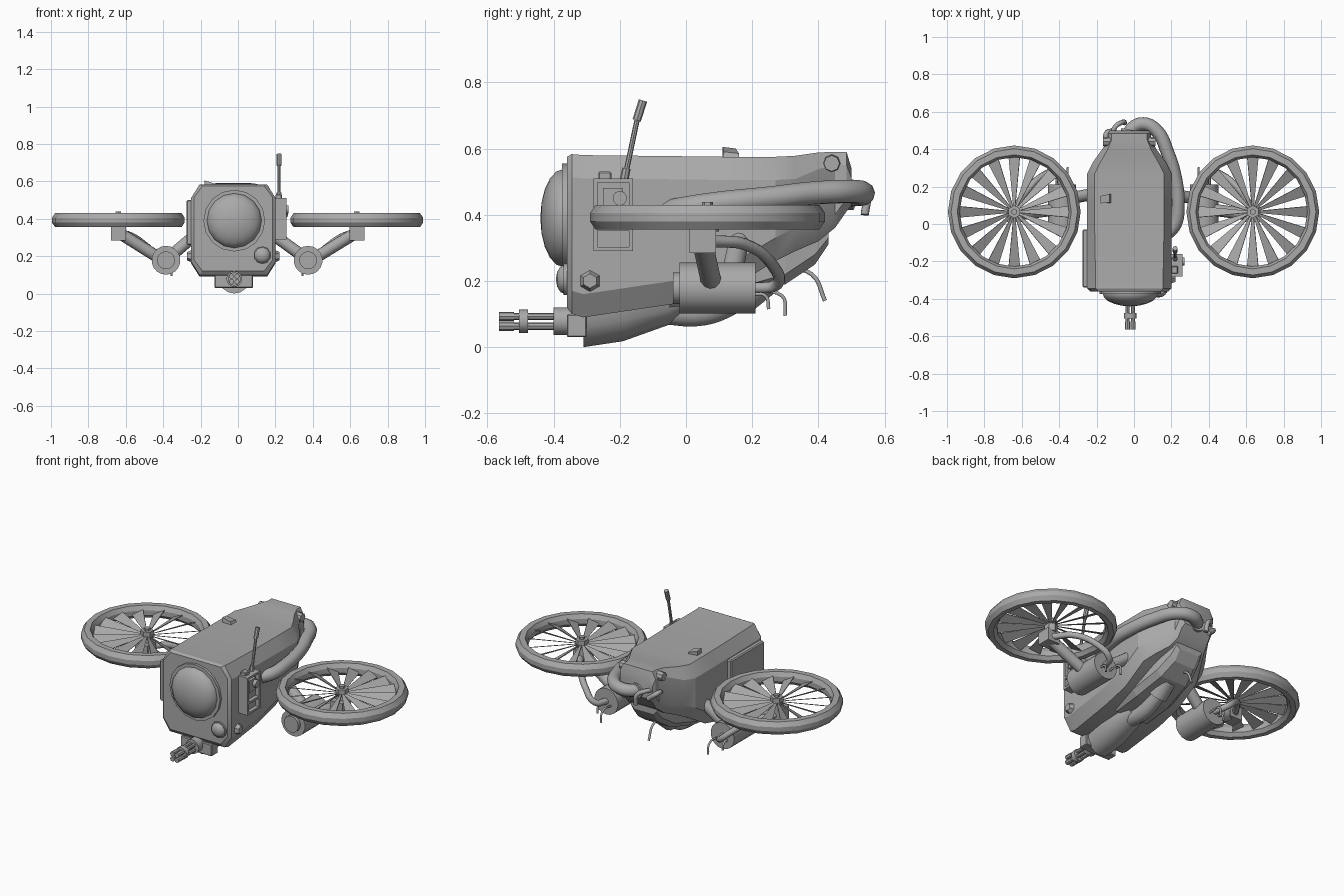
import bpy, bmesh, math
from mathutils import Vector, Matrix

if "Cube" in bpy.data.objects:
    bpy.data.objects.remove(bpy.data.objects["Cube"])

GREY = bpy.data.materials.new("plain grey")
GREY.diffuse_color = (0.4, 0.4, 0.4, 1)
GREY.use_nodes = True
GREY.node_tree.nodes["Principled BSDF"].inputs["Base Color"].default_value = GREY.diffuse_color
CX = -0.02  # fuselage centre line


def finish(name, bm, smooth=None):
    bmesh.ops.recalc_face_normals(bm, faces=bm.faces)
    me = bpy.data.meshes.new(name)
    bm.to_mesh(me)
    bm.free()
    me.materials.append(GREY)
    ob = bpy.data.objects.new(name, me)
    bpy.context.collection.objects.link(ob)
    if smooth:
        bpy.ops.object.select_all(action='DESELECT')
        ob.select_set(True)
        bpy.context.view_layer.objects.active = ob
        bpy.ops.object.shade_smooth_by_angle(angle=math.radians(smooth))
    return ob


def loft(name, rings, smooth=None, closed=False):
    """Skin a list of equal-length point rings."""
    bm = bmesh.new()
    vs = [[bm.verts.new(p) for p in r] for r in rings]
    n = len(vs[0])
    pairs = list(zip(vs, vs[1:])) + ([(vs[-1], vs[0])] if closed else [])
    for a, b in pairs:
        for i in range(n):
            j = (i + 1) % n
            bm.faces.new((a[i], a[j], b[j], b[i]))
    if not closed:
        bm.faces.new(vs[0])
        bm.faces.new(vs[-1])
    return finish(name, bm, smooth)


def box(name, x0, x1, y0, y1, z0, z1, bevel=0.0):
    bm = bmesh.new()
    bmesh.ops.create_cube(bm, size=1)
    for v in bm.verts:
        v.co = ((x0 + x1) / 2 + v.co.x * (x1 - x0), (y0 + y1) / 2 + v.co.y * (y1 - y0),
                (z0 + z1) / 2 + v.co.z * (z1 - z0))
    if bevel:
        bmesh.ops.bevel(bm, geom=bm.edges[:], offset=bevel, segments=1, affect='EDGES')
    return finish(name, bm)


def rod(name, a, b, r, r2=None, sides=16, smooth=40):
    a, b = Vector(a), Vector(b)
    d = b - a
    bm = bmesh.new()
    m = Matrix.Translation((a + b) / 2) @ d.to_track_quat('Z', 'Y').to_matrix().to_4x4()
    bmesh.ops.create_cone(bm, cap_ends=True, segments=sides, radius1=r,
                          radius2=r if r2 is None else r2, depth=d.length, matrix=m)
    return finish(name, bm, smooth)


def dome(name, centre, r, squash, axis, sides=16, rings=8):
    bm = bmesh.new()
    q = Vector(axis).to_track_quat('Z', 'Y').to_matrix().to_4x4()
    m = Matrix.Translation(centre) @ q @ Matrix.Diagonal((r, r, squash, 1))
    bmesh.ops.create_uvsphere(bm, u_segments=sides, v_segments=rings, radius=1, matrix=m)
    return finish(name, bm, 40)


def tube(name, pts, r, sides=2):
    cu = bpy.data.curves.new(name, 'CURVE')
    cu.dimensions = '3D'
    cu.bevel_depth, cu.bevel_resolution = r, sides
    cu.resolution_u, cu.use_fill_caps = 5, True
    sp = cu.splines.new('BEZIER')
    sp.bezier_points.add(len(pts) - 1)
    for bp, p in zip(sp.bezier_points, pts):
        bp.co = p
        bp.handle_left_type = bp.handle_right_type = 'AUTO'
    cu.materials.append(GREY)
    ob = bpy.data.objects.new(name, cu)
    bpy.context.collection.objects.link(ob)
    bpy.ops.object.select_all(action='DESELECT')
    ob.select_set(True)
    bpy.context.view_layer.objects.active = ob
    bpy.ops.object.convert(target='MESH')


def octagon(y, x0, x1, z0, z1, cx, cz):
    return [(x0 + cx, y, z0), (x1 - cx, y, z0), (x1, y, z0 + cz), (x1, y, z1 - cz),
            (x1 - cx, y, z1), (x0 + cx, y, z1), (x0, y, z1 - cz), (x0, y, z0 + cz)]


# Fuselage: chamfered sections tapering to the tail
loft("fuselage", [octagon(*s) for s in [
    (-0.36, -0.235, 0.185, 0.12, 0.575, 0.045, 0.06), (-0.345, -0.25, 0.2, 0.10, 0.583, 0.045, 0.07),
    (-0.31, -0.25, 0.2, 0.09, 0.58, 0.045, 0.07), (-0.04, -0.25, 0.2, 0.13, 0.577, 0.04, 0.07),
    (0.12, -0.25, 0.2, 0.17, 0.575, 0.04, 0.07), (0.27, -0.25, 0.2, 0.26, 0.575, 0.04, 0.07),
    (0.33, -0.22, 0.17, 0.29, 0.578, 0.04, 0.07), (0.40, -0.17, 0.12, 0.32, 0.588, 0.03, 0.05),
    (0.45, -0.14, 0.09, 0.36, 0.59, 0.02, 0.04), (0.485, -0.14, 0.09, 0.41, 0.59, 0.02, 0.04),
    (0.50, -0.13, 0.08, 0.43, 0.54, 0.02, 0.03)]], 25)

# Stepped belly under the tail
loft("belly", [octagon(*s) for s in [
    (-0.05, -0.16, 0.11, 0.12, 0.3, 0.03, 0.03), (0.12, -0.16, 0.11, 0.14, 0.35, 0.03, 0.03),
    (0.30, -0.14, 0.09, 0.19, 0.4, 0.03, 0.03), (0.39, -0.12, 0.07, 0.25, 0.4, 0.03, 0.03),
    (0.43, -0.11, 0.06, 0.31, 0.4, 0.02, 0.02)]])

# Front window, its collar and the small lamp
rod("window_collar", (CX, -0.375, 0.39), (CX, -0.35, 0.39), 0.165, sides=16)
dome("front_window", (CX, -0.37, 0.39), 0.148, 0.07, (0, -1, 0), 16, 10)
rod("lamp_base", (0.13, -0.37, 0.205), (0.13, -0.35, 0.205), 0.048, sides=10)
dome("front_lamp", (0.13, -0.365, 0.205), 0.045, 0.028, (0, -1, 0), 10, 6)

# Side studs near the nose and the tail
for s, x, xt in ((1, 0.2, 0.09), (-1, -0.25, -0.14)):
    rod("nose_stud", (x - s * 0.01, -0.29, 0.20), (x + s * 0.022, -0.29, 0.20), 0.037, 0.022, 6, None)
    rod("tail_stud", (xt - s * 0.02, 0.44, 0.555), (xt + s * 0.025, 0.44, 0.555), 0.028, 0.024, 8)

# Right equipment box: backing, frame bars, inner block and knobs
box("equipment_box", 0.19, 0.235, -0.28, -0.16, 0.29, 0.51)
for y in (-0.28, -0.172):
    box("box_frame_side", 0.23, 0.258, y, y + 0.012, 0.29, 0.51)
for z in (0.29, 0.352, 0.498):
    box("box_frame_bar", 0.23, 0.258, -0.28, -0.16, z, z + 0.012)
box("box_inner_block", 0.23, 0.25, -0.25, -0.19, 0.41, 0.48)
rod("box_knob", (0.24, -0.2, 0.45), (0.27, -0.2, 0.45), 0.022, sides=10)
box("box_top_catch", 0.2, 0.235, -0.265, -0.225, 0.5, 0.53, 0.004)
rod("antenna_mount", (0.22, -0.19, 0.49), (0.22, -0.18, 0.54), 0.013, sides=8)
rod("antenna", (0.22, -0.185, 0.51), (0.22, -0.147, 0.69), 0.008, sides=8)
rod("antenna_tip", (0.22, -0.149, 0.685), (0.22, -0.13, 0.745), 0.013, sides=8)

# Left access panel and the roof fin
box("left_panel", -0.275, -0.24, -0.34, -0.03, 0.26, 0.50, 0.006)
loft("roof_fin", [[(-0.18, 0.11, 0.57), (-0.12, 0.11, 0.57), (-0.13, 0.115, 0.59), (-0.18, 0.11, 0.605)],
                  [(-0.18, 0.15, 0.57), (-0.12, 0.16, 0.57), (-0.13, 0.16, 0.585), (-0.18, 0.15, 0.60)]])

# Chin fairing and rotary gun
rings = []
for y, w, z0, z1 in ((-0.31, 0.09, 0.0, 0.1), (-0.19, 0.095, 0.018, 0.12),
                     (-0.05, 0.08, 0.068, 0.14), (0.0, 0.06, 0.1, 0.15)):
    rings.append([(CX + w * math.cos(math.pi * i / 8), y, z1 - (z1 - z0) * math.sin(math.pi * i / 8))
                  for i in range(9)])
loft("chin_fairing", rings, 30)
box("gun_mount", -0.125, 0.08, -0.36, -0.30, 0.03, 0.10, 0.004)
rod("gun_base", (CX, -0.40, 0.078), (CX, -0.34, 0.078), 0.042)
rod("gun_clamp", (CX, -0.505, 0.078), (CX, -0.477, 0.078), 0.036, sides=10)
for i in range(4):
    a = math.pi / 4 + i * math.pi / 2
    x, z = CX + 0.021 * math.cos(a), 0.078 + 0.021 * math.sin(a)
    rod("gun_barrel", (x, -0.55, z), (x, -0.39, z), 0.011, sides=8)
    rod("gun_muzzle", (x, -0.565, z), (x, -0.52, z), 0.014, sides=8)

# Belly duct and the large hose along the right flank
tube("belly_duct", [(CX, -0.08, 0.11), (CX, 0.05, 0.105), (CX, 0.14, 0.14), (CX, 0.24, 0.21)], 0.042, 3)
rod("duct_socket", (CX, 0.17, 0.155), (CX, 0.25, 0.22), 0.055)
tube("flank_hose", [(-0.03, 0.47, 0.46), (-0.01, 0.51, 0.46), (0.05, 0.535, 0.465), (0.12, 0.50, 0.47),
                    (0.18, 0.38, 0.465), (0.22, 0.25, 0.45), (0.235, 0.1, 0.435), (0.22, 0.0, 0.42),
                    (0.18, -0.05, 0.41)], 0.036, 3)
rod("hose_collar", (-0.03, 0.46, 0.46), (-0.022, 0.505, 0.46), 0.046)
tube("tail_hook_pipe", [(-0.12, 0.46, 0.47), (-0.10, 0.52, 0.485), (-0.06, 0.545, 0.46), (-0.05, 0.54, 0.40)], 0.013)
tube("tail_cable", [(-0.13, 0.42, 0.45), (-0.15, 0.48, 0.47), (-0.10, 0.50, 0.43)], 0.014)
tube("loose_wire", [(-0.06, 0.3, 0.24), (-0.05, 0.38, 0.22), (-0.05, 0.42, 0.14)], 0.007, 1)

# Rotor assemblies, mirrored left and right
SIDES, BLADES, RY = 20, 16, 0.065
for s in (1, -1):
    rx, px = (0.635, 0.375) if s > 0 else (-0.64, -0.385)
    profile = [(0.355, 0.38), (0.355, 0.405), (0.338, 0.43), (0.305, 0.43),
               (0.292, 0.405), (0.292, 0.375), (0.31, 0.355), (0.338, 0.355)]
    loft("rotor_rim", [[(rx + r * math.cos(t), RY + r * math.sin(t), z) for r, z in profile]
                       for t in (2 * math.pi * i / SIDES for i in range(SIDES))], 20, True)
    bm = bmesh.new()
    for i in range(BLADES):
        m = Matrix.Translation((rx, RY, 0.395)) @ Matrix.Rotation(2 * math.pi * i / BLADES, 4, 'Z') \
            @ Matrix.Rotation(math.radians(25 * s), 4, 'X')
        lo, hi = [[bm.verts.new(m @ Vector((x, y, z))) for x, y in
                   ((0.02, -0.005), (0.3, -0.034), (0.3, 0.034), (0.02, 0.005))] for z in (-0.002, 0.002)]
        bm.faces.new(lo)
        bm.faces.new(hi)
        for k in range(4):
            bm.faces.new((lo[k], lo[(k + 1) % 4], hi[(k + 1) % 4], hi[k]))
    finish("rotor_blades", bm)
    rod("rotor_hub", (rx, RY, 0.35), (rx, RY, 0.425), 0.035, sides=6, smooth=None)
    rod("hub_cap", (rx, RY, 0.42), (rx, RY, 0.438), 0.017, sides=6, smooth=None)
    # Gearbox, struts and motor pod
    box("gearbox", rx - 0.04, rx + 0.04, 0.01, 0.09, 0.285, 0.36)
    rod("outer_strut", (rx - s * 0.02, 0.05, 0.315), (px + s * 0.02, 0.08, 0.18), 0.032, sides=12)
    rod("inner_strut", (px, 0.13, 0.18), (s * 0.2 + CX, 0.16, 0.32), 0.032, sides=12)
    rod("motor_pod", (px, -0.02, 0.178), (px, 0.21, 0.178), 0.077, sides=18)
    rod("pod_nose", (px, -0.04, 0.178), (px, -0.015, 0.178), 0.048, sides=14)
    # Cables behind the pod
    tube("pod_cable", [(rx, 0.08, 0.32), (rx - s * 0.07, 0.18, 0.31), (px + s * 0.1, 0.26, 0.25),
                       (px + s * 0.03, 0.275, 0.19), (px, 0.2, 0.178)], 0.018)
    for dx, ye, ze in ((0.03, 0.25, 0.115), (-0.03, 0.30, 0.095)):
        tube("pod_wire", [(px + s * dx, 0.2, 0.16), (px + s * dx, ye - 0.01, 0.155), (px + s * dx, ye, ze)], 0.006, 1)
